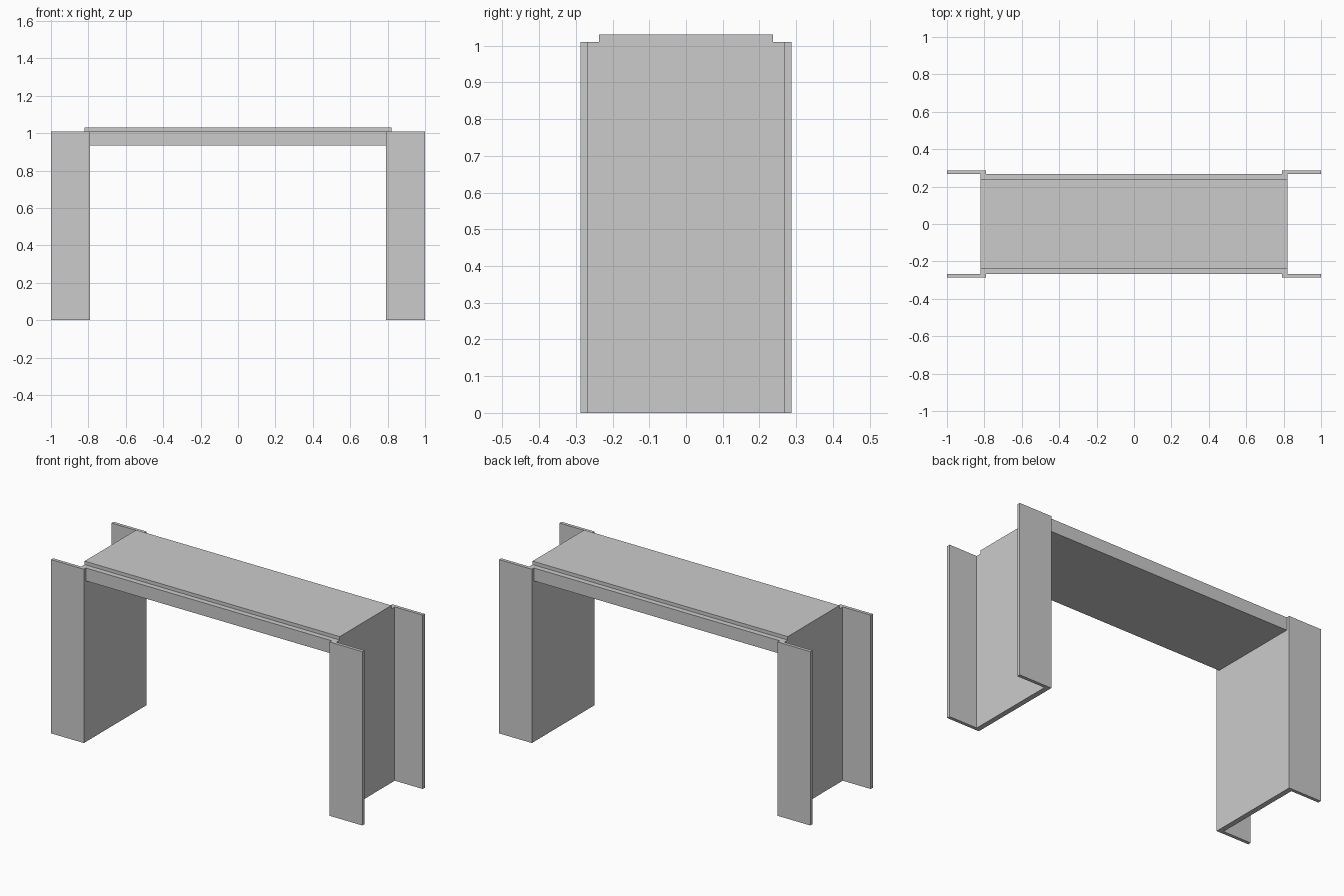
import bpy, bmesh

if "Cube" in bpy.data.objects:
    bpy.data.objects.remove(bpy.data.objects["Cube"])

def extrude_profile(name, points, axis, start, end):
    """Closed 2D profile swept along 'x' (points are y,z) or 'z' (points are x,y)."""
    place = (lambda p: (start, p[0], p[1])) if axis == 'x' else (lambda p: (p[0], p[1], start))
    sweep = (end - start, 0, 0) if axis == 'x' else (0, 0, end - start)
    bm = bmesh.new()
    face = bm.faces.new([bm.verts.new(place(p)) for p in points])
    result = bmesh.ops.extrude_face_region(bm, geom=[face])
    verts = [v for v in result['geom'] if isinstance(v, bmesh.types.BMVert)]
    bmesh.ops.translate(bm, verts=verts, vec=sweep)
    bmesh.ops.recalc_face_normals(bm, faces=bm.faces)
    mesh = bpy.data.meshes.new(name)
    bm.to_mesh(mesh)
    bm.free()
    obj = bpy.data.objects.new(name, mesh)
    bpy.context.collection.objects.link(obj)
    return obj

INNER, OUTER, TIP = 0.79, 0.82, 1.0      # leg x positions
WEB, FLANGE = 0.268, 0.287               # half depths
LEG_TOP, TOP = 1.01, 1.03

# Channel-shaped legs, open outwards
for side, label in ((-1, "left"), (1, "right")):
    half = [(INNER, FLANGE), (TIP, FLANGE), (TIP, WEB), (OUTER, WEB)]
    profile = half + [(x, -y) for x, y in reversed(half)]
    extrude_profile(label + "_channel_leg", [(side * x, y) for x, y in profile], 'z', 0, LEG_TOP)

# Solid beam spanning between the legs
beam = [(-WEB, 0.935), (WEB, 0.935), (WEB, LEG_TOP), (-WEB, LEG_TOP)]
extrude_profile("bench_beam", beam, 'x', -INNER, INNER)

# Narrower raised seat plate reaching over the leg webs
plate = [(-0.237, LEG_TOP), (0.237, LEG_TOP), (0.237, TOP), (-0.237, TOP)]
extrude_profile("seat_plate", plate, 'x', -OUTER, OUTER)
